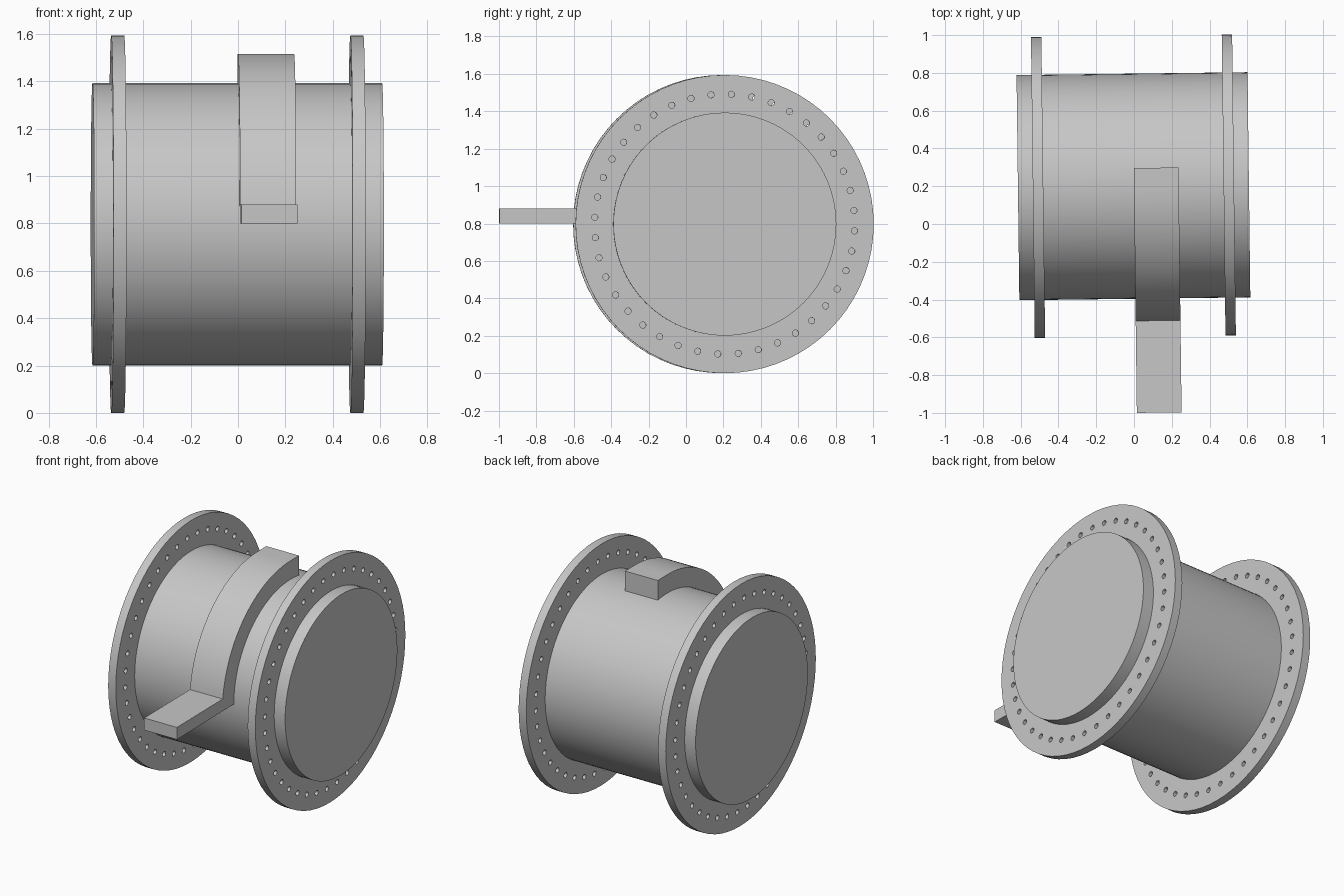
import bpy, bmesh
from math import sin, cos, pi, radians, asin
from mathutils import Matrix

if "Cube" in bpy.data.objects:
    bpy.data.objects.remove(bpy.data.objects["Cube"])

# Drum radius, length; flange radius, thickness, offset; hole circle
DRUM_R, DRUM_L = 0.596, 1.223
FLANGE_R, FLANGE_T, FLANGE_X = 0.797, 0.055, 0.505
HOLES, HOLE_RING, HOLE_R = 40, 0.695, 0.0165

# The drum axis lies along local x, turned slightly about z
FRAME = Matrix.Translation((-0.003, 0.2, 0.797)) @ Matrix.Rotation(0.0125, 4, "Z")
ALONG_X = Matrix.Rotation(pi / 2, 4, "Y")

grey = bpy.data.materials.new("plain_grey")
grey.use_nodes = True
colour = (0.57, 0.57, 0.57, 1)
grey.diffuse_color = colour
grey.node_tree.nodes["Principled BSDF"].inputs["Base Color"].default_value = colour


def make_object(name, bm):
    bmesh.ops.recalc_face_normals(bm, faces=bm.faces)
    mesh = bpy.data.meshes.new(name)
    bm.to_mesh(mesh)
    bm.free()
    mesh.materials.append(grey)
    obj = bpy.data.objects.new(name, mesh)
    bpy.context.collection.objects.link(obj)
    obj.matrix_world = FRAME
    return obj


def add_disc(bm, radius, depth, segments, place=Matrix()):
    bmesh.ops.create_cone(bm, cap_ends=True, segments=segments, radius1=radius,
                          radius2=radius, depth=depth, matrix=place @ ALONG_X)


def smooth(obj):
    bpy.ops.object.select_all(action="DESELECT")
    obj.select_set(True)
    bpy.context.view_layer.objects.active = obj
    bpy.ops.object.shade_smooth_by_angle(angle=radians(30))


# Drum
bm = bmesh.new()
add_disc(bm, DRUM_R, DRUM_L, 96)
smooth(make_object("drum", bm))

# Flanges with a ring of through holes; the second is the first turned around
for name, side in (("left_flange", 1), ("right_flange", -1)):
    bm = bmesh.new()
    add_disc(bm, FLANGE_R, FLANGE_T, 72, Matrix.Translation((side * FLANGE_X, 0, 0)))
    flange = make_object(name, bm)

    bm = bmesh.new()
    for i in range(HOLES):
        a = radians(3) + 2 * pi * i / HOLES
        spot = (side * FLANGE_X, side * HOLE_RING * sin(a), HOLE_RING * cos(a))
        add_disc(bm, HOLE_R, FLANGE_T * 2, 16, Matrix.Translation(spot))
    cutter = make_object("hole_cutter", bm)
    cutter.hide_render = True

    cut = flange.modifiers.new("holes", "BOOLEAN")
    cut.object = cutter
    cut.operation = "DIFFERENCE"
    cut.solver = "EXACT"
    bpy.context.view_layer.objects.active = flange
    bpy.ops.object.modifier_apply(modifier=cut.name)
    bpy.data.objects.remove(cutter)
    smooth(flange)

# Curved strap with its straight tab, drawn as one side profile
OUTER, INNER, STEPS = 0.718, 0.592, 32
TAB_LOW, TAB_HIGH, TAB_END, TOP_END = 0.003, 0.083, -1.2, 0.096


def arc(radius, low):
    start = asin(low / radius)
    angles = [start + (pi / 2 - start) * i / STEPS for i in range(STEPS + 1)]
    return [(-radius * cos(a), radius * sin(a)) for a in angles]


profile = [(TAB_END, TAB_LOW), (TAB_END, TAB_HIGH)]
profile += arc(OUTER, TAB_HIGH) + [(TOP_END, OUTER), (TOP_END, INNER - 0.01)]
profile += arc(INNER, TAB_LOW)[::-1]

bm = bmesh.new()
face = bm.faces.new([bm.verts.new((0.003, y, z)) for y, z in profile])
swept = bmesh.ops.extrude_face_region(bm, geom=[face])["geom"]
bmesh.ops.translate(bm, vec=(0.237, 0, 0),
                    verts=[v for v in swept if isinstance(v, bmesh.types.BMVert)])
smooth(make_object("strap_with_tab", bm))
